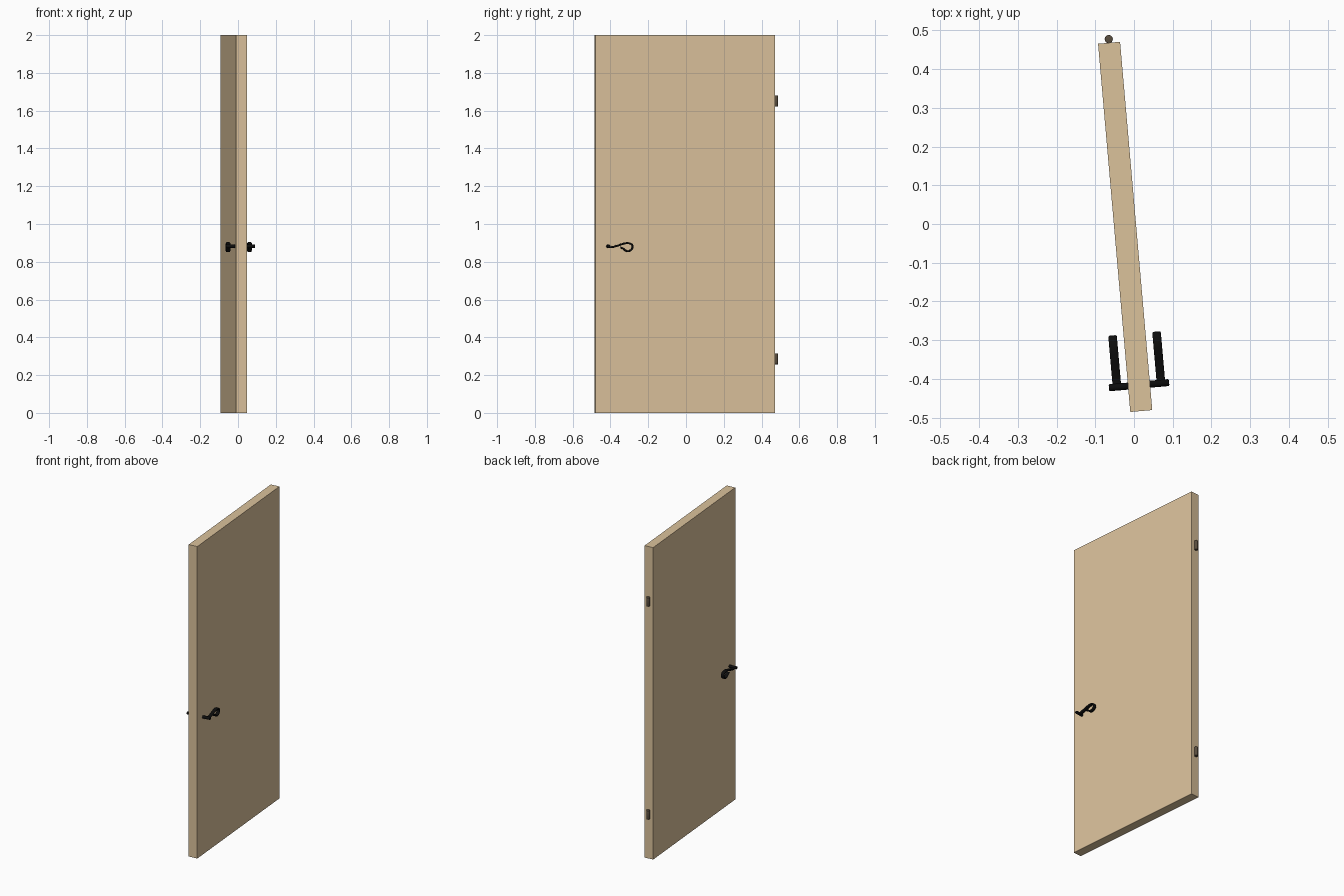
import bpy, bmesh, math
from mathutils import Vector, Matrix

if "Cube" in bpy.data.objects:
    bpy.data.objects.remove(bpy.data.objects["Cube"])

ORIGIN, SWING = Vector((-0.0228, -0.0075, 0)), math.radians(5)


def material(name, rgb):
    m = bpy.data.materials.new(name)
    m.diffuse_color = (*rgb, 1)
    m.use_nodes = True
    m.node_tree.nodes["Principled BSDF"].inputs["Base Color"].default_value = m.diffuse_color
    return m


WOOD = material("wood", (0.71, 0.54, 0.33))
BLACK = material("black_iron", (0.004, 0.004, 0.004))
BRONZE = material("bronze", (0.10, 0.075, 0.05))


def add(name, bm, mat, smooth=False):
    # every part shares the slab's slightly swung local frame
    bmesh.ops.recalc_face_normals(bm, faces=bm.faces)
    me = bpy.data.meshes.new(name)
    bm.to_mesh(me)
    bm.free()
    me.materials.append(mat)
    ob = bpy.data.objects.new(name, me)
    bpy.context.collection.objects.link(ob)
    ob.location = ORIGIN
    ob.rotation_euler.z = SWING
    if smooth:
        bpy.ops.object.select_all(action='DESELECT')
        ob.select_set(True)
        bpy.context.view_layer.objects.active = ob
        bpy.ops.object.shade_smooth_by_angle(angle=math.radians(40))
    return ob


def cylinder(name, centre, radius, depth, mat, along_x=False, bevel=0.0):
    bm = bmesh.new()
    mx = Matrix.Translation(centre)
    if along_x:
        mx = mx @ Matrix.Rotation(math.pi / 2, 4, 'Y')
    bmesh.ops.create_cone(bm, cap_ends=True, segments=20, radius1=radius,
                          radius2=radius, depth=depth, matrix=mx)
    if bevel:
        rims = [e for e in bm.edges if any(len(f.verts) > 4 for f in e.link_faces)]
        bmesh.ops.bevel(bm, geom=rims, offset=bevel, segments=2, affect='EDGES', profile=0.5)
    return add(name, bm, mat, True)


def spline(pts, steps=6):
    # Catmull-Rom through the control points
    p = [pts[0]] + pts + [pts[-1]]
    out = []
    for a, b, c, d in zip(p, p[1:], p[2:], p[3:]):
        for i in range(steps):
            t = i / steps
            out.append(0.5 * (2 * b + (c - a) * t + (2 * a - 5 * b + 4 * c - d) * t * t
                              + (3 * b - a - 3 * c + d) * t ** 3))
    return out + [pts[-1]]


# door slab
bm = bmesh.new()
bmesh.ops.create_cube(bm, size=1, matrix=Matrix.Translation((0, 0, 1))
                      @ Matrix.Diagonal((0.057, 0.954, 2, 1)))
add("door_slab", bm, WOOD)

# hinge barrels
for label, z in (("lower", 0.286), ("upper", 1.651)):
    cylinder(f"{label}_hinge", (0, 0.4865, z), 0.0105, 0.057, BRONZE, bevel=0.001)

# spindle through the door
cylinder("handle_spindle", (0, -0.41, 0.882), 0.009, 0.156, BLACK, True, 0.003)

# curled lever: rounded band swept along a path in the door plane
path = spline([Vector((0, y, z)) for y, z in (
    (-0.414, 0.882), (-0.395, 0.877), (-0.365, 0.884), (-0.335, 0.894), (-0.308, 0.899),
    (-0.287, 0.892), (-0.281, 0.877), (-0.290, 0.862), (-0.306, 0.856),
    (-0.322, 0.862), (-0.333, 0.871), (-0.345, 0.875))])
HALF_W, HALF_T = 0.0112, 0.005
bm = bmesh.new()
rings = []
for i, p in enumerate(path):
    tan = (path[min(i + 1, len(path) - 1)] - path[max(i - 1, 0)]).normalized()
    nor = Vector((0, -tan.z, tan.y))
    ring = []
    for k in range(12):
        a = math.tau * (k + 0.5) / 12
        x = math.copysign(HALF_W - HALF_T, math.cos(a)) + HALF_T * math.cos(a)
        ring.append(bm.verts.new(p + Vector((0.057 + x, 0, 0)) + nor * HALF_T * math.sin(a)))
    rings.append(ring)
for r, s in zip(rings, rings[1:]):
    for k in range(12):
        bm.faces.new((r[k], r[k - 1], s[k - 1], s[k]))
bm.faces.new(rings[0])
bm.faces.new(rings[-1])
lever = add("handle_levers", bm, BLACK, True)
lever.modifiers.new("other_side", 'MIRROR').use_axis[0] = True
